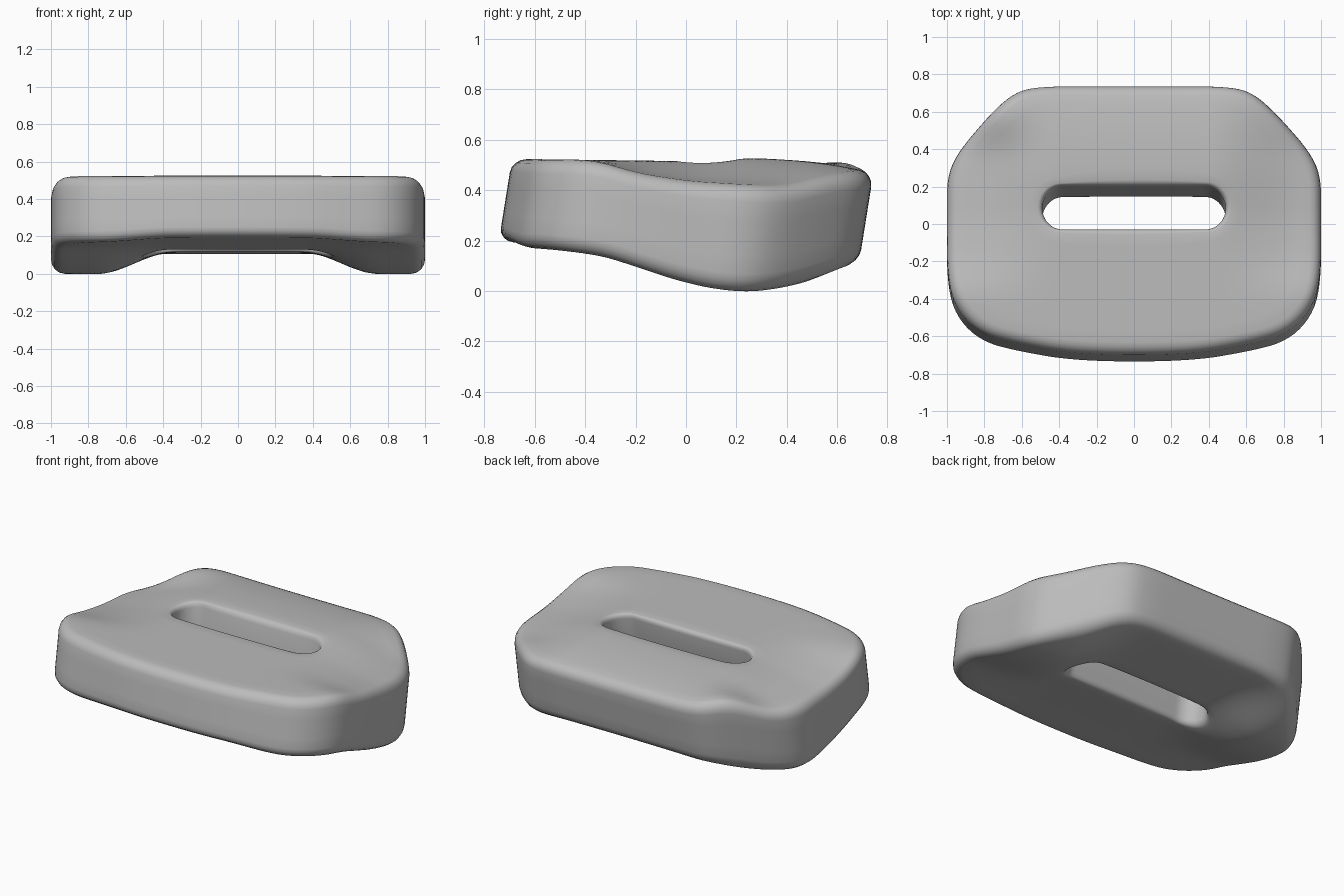
import bpy, bmesh, math
from mathutils import Vector

cube = bpy.data.objects.get("Cube")
if cube:
    bpy.data.objects.remove(cube)

AROUND = 160     # samples around the plan outline
LEAN = 0.16      # backward lean of all walls
MID_Z = 0.33

# Height curves along y, for the middle and for the two sides
TOP_MID = [(-.75, .525), (0, .515), (.25, .528), (.45, .515), (.6, .495), (.74, .465)]
TOP_SIDE = [(-.75, .525), (-.4, .52), (-.2, .465), (0, .435), (.4, .41), (.74, .455)]
LOW_MID = [(-.75, .2), (-.5, .18), (-.2, .145), (0, .12), (.7, .105)]
LOW_SIDE = [(-.75, .18), (-.5, .165), (-.3, .14), (0, .045), (.15, .01),
            (.3, -.005), (.45, .015), (.6, .06), (.72, .1)]


def linear(curve, y):
    if y <= curve[0][0]:
        return curve[0][1]
    for (a, u), (b, v) in zip(curve, curve[1:]):
        if y <= b:
            return u + (v - u) * (y - a) / (b - a)
    return curve[-1][1]


def soft(curve, y):
    return sum(linear(curve, y + d * .02) for d in range(-3, 4)) / 7


def blend(x, start, end):
    t = min(1, max(0, (abs(x) - start) / (end - start)))
    return t * t * (3 - 2 * t)


def top_height(x, y):
    s = blend(x, .4, .98)
    bump = .045 * math.exp(-((x + .72) ** 2 + (y - .58) ** 2) / .03)
    return soft(TOP_MID, y) * (1 - s) + soft(TOP_SIDE, y) * s + bump


def low_height(x, y):
    s = blend(x, .35, .75)
    return soft(LOW_MID, y) * (1 - s) + soft(LOW_SIDE, y) * s


def round_corners(pts, times=3):
    for _ in range(times):
        pts = [q for a, b in zip(pts, pts[1:] + pts[:1])
               for q in (a.lerp(b, .25), a.lerp(b, .75))]
    return pts


def resample(pts, count):
    # Even spacing, starting where the loop crosses the +x axis
    start = max(range(len(pts)), key=lambda i: pts[i].x - abs(pts[i].y - .06))
    pts = pts[start:] + pts[:start + 1]
    lengths = [0]
    for a, b in zip(pts, pts[1:]):
        lengths.append(lengths[-1] + (b - a).length)
    out, k = [], 0
    for i in range(count):
        want = lengths[-1] * i / count
        while lengths[k + 1] < want:
            k += 1
        out.append(pts[k].lerp(pts[k + 1], (want - lengths[k]) / (lengths[k + 1] - lengths[k])))
    return out


# Plan outline: right half mirrored to the left
half = [(.3, -.722), (.62, -.665), (.82, -.61), (.95, -.48), (1, -.3), (1, .06), (1, .24),
        (.95, .37), (.8, .54), (.64, .69), (.5, .722), (.2, .722)]
plan = [Vector(p) for p in half] + [Vector((-x, y)) for x, y in reversed(half)]
outer = resample(round_corners(plan), AROUND)

# Slot outline: a long rounded opening
slot = []
for side, turn in ((1, -90), (-1, 90)):
    for i in range(17):
        a = math.radians(turn + 180 * i / 16)
        slot.append(Vector((side * .38 + .11 * math.cos(a), .06 + .115 * math.sin(a))))
inner = resample(slot, AROUND)

# Closed section: (distance in from the nearer wall, belongs to outer wall, height share)
def rim(radius, thick):
    steps = [math.radians(a) for a in (90, 67, 45, 22, 0)]
    return [(radius * (1 - math.cos(a)), radius * (1 - math.sin(a)) / thick) for a in steps]


outer_rim, inner_rim = rim(.06, .37), rim(.03, .37)
spread = [i / 9 for i in range(1, 9)]
section = []
section += [("wall", 0, d, 1 - h) for d, h in inner_rim]
section += [("span", t, 0, 1) for t in spread]
section += [("wall", 1, d, 1 - h) for d, h in reversed(outer_rim)]
section += [("wall", 1, 0, h) for h in (.66, .5, .34)]
section += [("wall", 1, d, h) for d, h in outer_rim]
section += [("span", t, 0, 0) for t in reversed(spread)]
section += [("wall", 0, d, h) for d, h in reversed(inner_rim)]
section += [("wall", 0, 0, h) for h in (.34, .66)]
# Rims run from the flat face to the wall, so restore that order
order = section[:5][::-1] + section[5:13] + section[13:18][::-1] + section[18:21]
order += section[21:26][::-1] + section[26:34] + section[34:39][::-1] + section[39:]

bm = bmesh.new()
rings = []
for p, q in zip(inner, outer):
    ring = []
    direction = (q - p).normalized()
    for kind, t, inset, h in order:
        if kind == "span":
            spot = (p + direction * .03).lerp(q - direction * .06, t)
        else:
            spot = q - direction * inset if t else p + direction * inset
        low, high = low_height(*spot), top_height(*spot)
        z = low + (high - low) * h
        ring.append(bm.verts.new((spot.x, spot.y + LEAN * (z - MID_Z), z)))
    rings.append(ring)
for a, b in zip(rings, rings[1:] + rings[:1]):
    for k in range(len(order)):
        n = (k + 1) % len(order)
        bm.faces.new((a[k], a[n], b[n], b[k]))
bmesh.ops.recalc_face_normals(bm, faces=bm.faces)

mesh = bpy.data.meshes.new("slotted_block")
bm.to_mesh(mesh)
bm.free()
block = bpy.data.objects.new("slotted_block", mesh)
bpy.context.collection.objects.link(block)

# Plain grey finish
grey = bpy.data.materials.new("plain_grey")
grey.use_nodes = True
colour = (.5, .5, .5, 1)
grey.diffuse_color = colour
grey.node_tree.nodes["Principled BSDF"].inputs["Base Color"].default_value = colour
mesh.materials.append(grey)

bpy.context.view_layer.objects.active = block
block.select_set(True)
bpy.ops.object.shade_smooth_by_angle(angle=math.radians(50))
